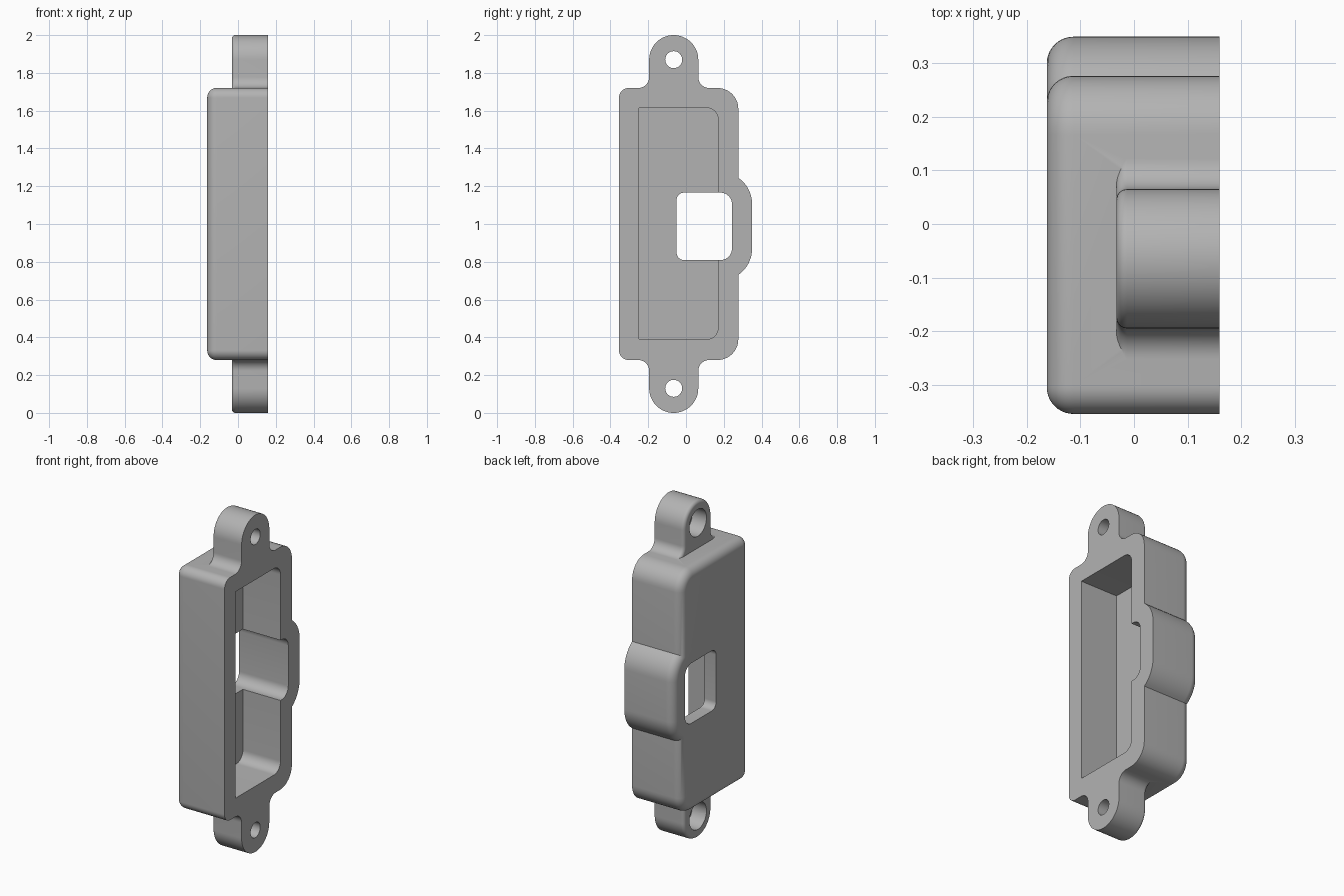
import bpy, bmesh
from math import sin, cos, acos, pi, radians

old = bpy.data.objects.get("Cube")
if old:
    bpy.data.objects.remove(old, do_unlink=True)

FRONT, BACK = 0.16, -0.163
SEG = 10

grey = bpy.data.materials.new("plain grey")
grey.use_nodes = True
grey.diffuse_color = (0.45, 0.45, 0.45, 1)
grey.node_tree.nodes["Principled BSDF"].inputs["Base Color"].default_value = (0.45, 0.45, 0.45, 1)


def arc(cy, cz, r, a0, a1, n=SEG):
    """Points on an arc in the y-z plane, angles in degrees."""
    steps = [radians(a0 + (a1 - a0) * i / n) for i in range(n + 1)]
    return [(cy + r * cos(a), cz + r * sin(a)) for a in steps]


def loft(name, layers):
    """Skin a stack of (x, outline) layers and cap both ends."""
    bm = bmesh.new()
    rings = [[bm.verts.new((x, y, z)) for y, z in pts] for x, pts in layers]
    for a, b in zip(rings, rings[1:]):
        for i in range(len(a)):
            j = (i + 1) % len(a)
            bm.faces.new((a[i], a[j], b[j], b[i]))
    bm.faces.new(rings[0])
    bm.faces.new(rings[-1])
    bmesh.ops.recalc_face_normals(bm, faces=bm.faces)
    mesh = bpy.data.meshes.new(name)
    bm.to_mesh(mesh)
    bm.free()
    mesh.materials.append(grey)
    obj = bpy.data.objects.new(name, mesh)
    bpy.context.collection.objects.link(obj)
    return obj


def rounded_loft(name, outline, back, r):
    """Extrude an outline backwards and round its rear edge."""
    layers = [(FRONT, outline(0))]
    for i in range(SEG + 1):
        a = pi / 2 * i / SEG
        layers.append((back + r * (1 - sin(a)), outline(r * (1 - cos(a)))))
    return loft(name, layers)


def combine(target, other, operation):
    mod = target.modifiers.new(operation, 'BOOLEAN')
    mod.operation, mod.object, mod.solver = operation, other, 'EXACT'
    bpy.context.view_layer.objects.active = target
    bpy.ops.object.modifier_apply(modifier=mod.name)
    bpy.data.objects.remove(other, do_unlink=True)


# Housing: rounded box with a bulge on the +y side
def housing_outline(d):
    y0, y1, z0, z1 = -0.355, 0.277, 0.28, 1.72
    small, big, bulge = 0.052, 0.11, 0.17
    by, bz0, bz1 = 0.18, 0.87, 1.105
    meet = acos((y1 - d - by) / (bulge - d)) * 180 / pi
    return (arc(y0 + small, z0 + small, small - d, 180, 270)
            + arc(y1 - big, z0 + big, big - d, 270, 360)
            + arc(by, bz0, bulge - d, -meet, 0)
            + arc(by, bz1, bulge - d, 0, meet)
            + arc(y1 - big, z1 - big, big - d, 0, 90)
            + arc(y0 + small, z1 - small, small - d, 90, 180))


housing = rounded_loft("connector_housing", housing_outline, BACK, 0.05)

# Mounting lugs, mirrored top and bottom
LUG_Y, LUG_Z, LUG_R, FILLET = -0.065, 1.87, 0.13, 0.058


def lug_outline(d, flip):
    side, top = LUG_R + FILLET, 1.72 + FILLET
    pts = ([(LUG_Y + side, 1.68)]
           + arc(LUG_Y + side, top, FILLET + d, 270, 180)
           + arc(LUG_Y, LUG_Z, LUG_R - d, 0, 180, 3 * SEG)
           + arc(LUG_Y - side, top, FILLET + d, 0, -90)
           + [(LUG_Y - side, 1.68)])
    return [(y, 2 - z if flip else z) for y, z in pts]


for flip in (False, True):
    lug = rounded_loft("lug", lambda d: lug_outline(d, flip), -0.033, 0.02)
    combine(housing, lug, 'UNION')

# Main pocket, open at the front face
pocket = ([(-0.25, 0.39), (-0.25, 1.615)]
          + arc(0.11, 1.555, 0.06, 90, 0) + arc(0.11, 0.45, 0.06, 0, -90))
combine(housing, loft("pocket_cutter", [(0.3, pocket), (-0.087, pocket)]), 'DIFFERENCE')

# Rounded slot through the rear wall and into the bulge
slot = (arc(0.183, 1.106, 0.06, 90, 0) + arc(0.183, 0.869, 0.06, 0, -90)
        + arc(-0.01, 0.849, 0.04, 270, 180) + arc(-0.01, 1.126, 0.04, 180, 90))
combine(housing, loft("slot_cutter", [(0.3, slot), (-0.3, slot)]), 'DIFFERENCE')

# Screw holes with a wider counterbore at the rear
for z in (LUG_Z, 2 - LUG_Z):
    for r, x0, x1 in ((0.045, 0.3, -0.3), (0.08, 0.06, -0.1)):
        ring = arc(LUG_Y, z, r, 0, 360 - 360 / 32, 31)
        combine(housing, loft("hole_cutter", [(x0, ring), (x1, ring)]), 'DIFFERENCE')

# Smooth rounded surfaces, keep sharp edges
bpy.ops.object.select_all(action='DESELECT')
housing.select_set(True)
bpy.context.view_layer.objects.active = housing
bpy.ops.object.shade_smooth_by_angle(angle=radians(30))
